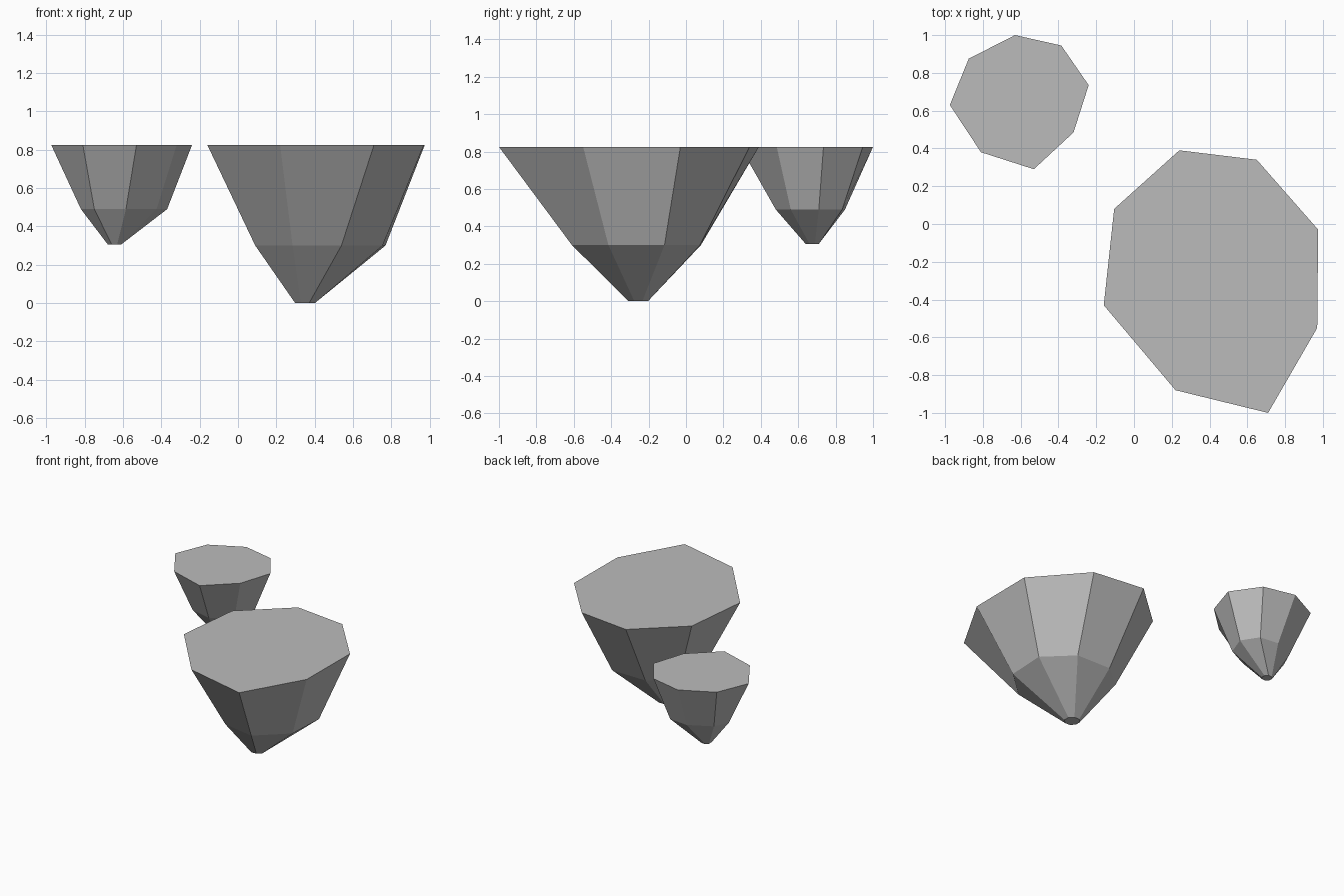
import bpy, bmesh, math

if "Cube" in bpy.data.objects:
    bpy.data.objects.remove(bpy.data.objects["Cube"])

stone = bpy.data.materials.new("stone_grey")
stone.diffuse_color = (0.5, 0.5, 0.5, 1)
stone.use_nodes = True
stone.node_tree.nodes["Principled BSDF"].inputs["Base Color"].default_value = stone.diffuse_color


def floating_rock(name, top, top_z, middle, middle_z, tip, tip_radius, tip_z):
    """Loft an irregular eight-sided rock: small flat tip, shoulder ring, flat top."""
    tip_ring = []
    for k in range(8):
        a = math.radians(-67.5 + 45 * k)
        tip_ring.append((tip[0] + tip_radius * math.cos(a),
                         tip[1] + tip_radius * math.sin(a)))
    bm = bmesh.new()
    rings = [[bm.verts.new((x, y, z)) for x, y in outline]
             for outline, z in ((tip_ring, tip_z), (middle, middle_z), (top, top_z))]
    for low, high in zip(rings, rings[1:]):
        for i in range(8):
            j = (i + 1) % 8
            bm.faces.new((low[i], low[j], high[j], high[i]))
    bm.faces.new(rings[0][::-1])
    bm.faces.new(rings[-1])
    bmesh.ops.recalc_face_normals(bm, faces=bm.faces)
    mesh = bpy.data.meshes.new(name)
    bm.to_mesh(mesh)
    bm.free()
    mesh.materials.append(stone)
    obj = bpy.data.objects.new(name, mesh)
    bpy.context.collection.objects.link(obj)
    return obj


# Large rock, outlines run anticlockwise from the front corner
floating_rock(
    "large_floating_rock",
    [(0.71, -1.0), (0.97, -0.55), (0.975, -0.03), (0.65, 0.34),
     (0.24, 0.39), (-0.105, 0.08), (-0.16, -0.43), (0.22, -0.88)], 0.825,
    [(0.54, -0.61), (0.755, -0.415), (0.77, -0.115), (0.575, 0.075),
     (0.29, 0.08), (0.11, -0.07), (0.09, -0.34), (0.285, -0.56)], 0.30,
    (0.35, -0.255), 0.056, 0.0)

# Small rock
floating_rock(
    "small_floating_rock",
    [(-0.53, 0.29), (-0.32, 0.485), (-0.24, 0.735), (-0.385, 0.945),
     (-0.63, 1.0), (-0.875, 0.875), (-0.975, 0.63), (-0.81, 0.38)], 0.825,
    [(-0.585, 0.48), (-0.425, 0.56), (-0.37, 0.71), (-0.45, 0.835),
     (-0.60, 0.85), (-0.77, 0.76), (-0.82, 0.65), (-0.75, 0.52)], 0.49,
    (-0.645, 0.675), 0.037, 0.305)
